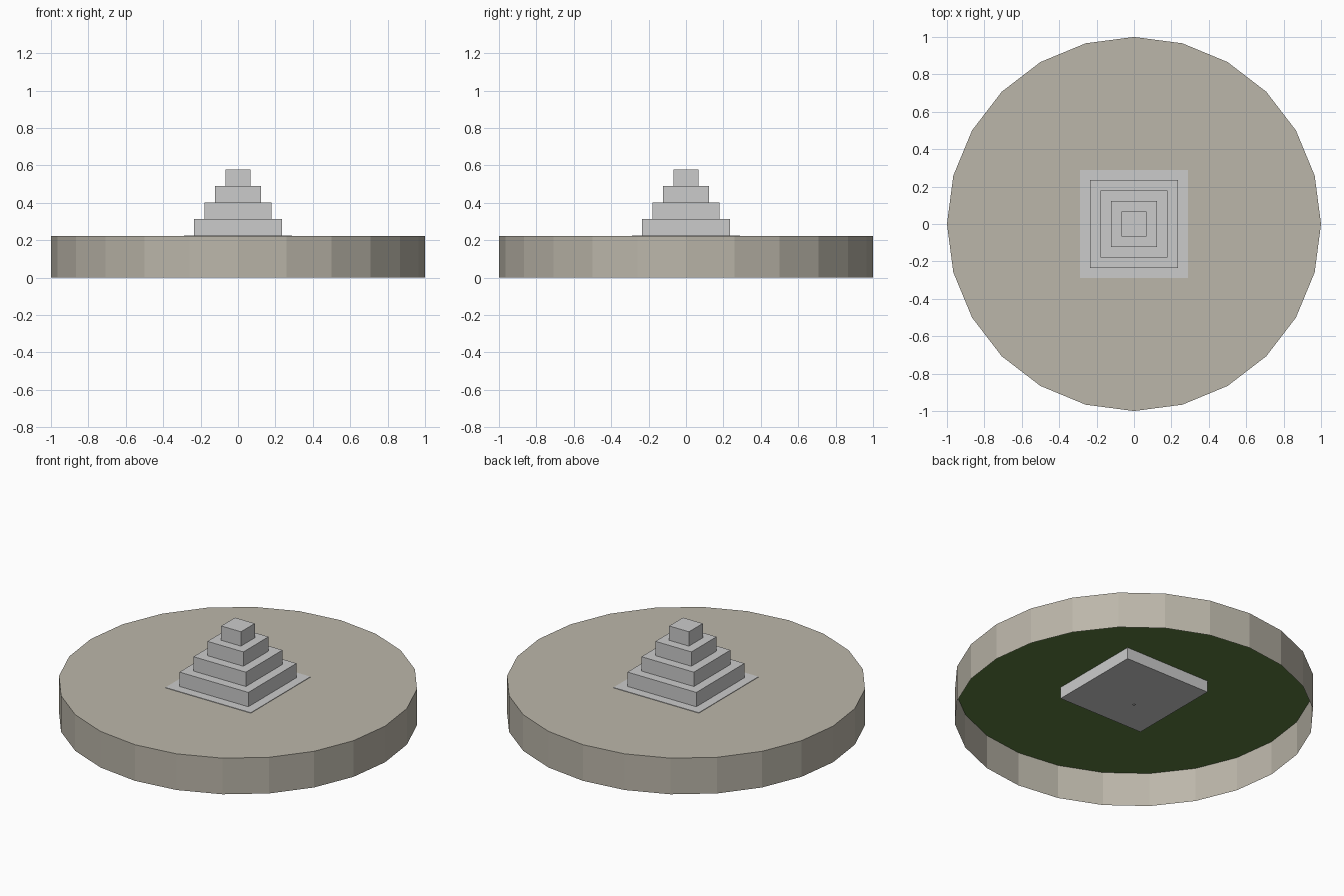
import bpy, bmesh, math

if "Cube" in bpy.data.objects:
    bpy.data.objects.remove(bpy.data.objects["Cube"])

TOP = 0.222


def material(name, rgb):
    m = bpy.data.materials.new(name)
    m.diffuse_color = (*rgb, 1)
    m.use_nodes = True
    m.node_tree.nodes["Principled BSDF"].inputs["Base Color"].default_value = m.diffuse_color
    return m


def add_object(name, bm, mat=None):
    mesh = bpy.data.meshes.new(name)
    bm.to_mesh(mesh)
    bm.free()
    ob = bpy.data.objects.new(name, mesh)
    bpy.context.collection.objects.link(ob)
    if mat:
        mesh.materials.append(mat)
    return ob


def ring(bm, radius, z, sides=24):
    return [bm.verts.new((radius * math.cos(2 * math.pi * i / sides),
                          radius * math.sin(2 * math.pi * i / sides), z))
            for i in range(sides)]


def block(name, half, z0, z1):
    bm = bmesh.new()
    bmesh.ops.create_cube(bm, size=1)
    bmesh.ops.scale(bm, vec=(2 * half, 2 * half, z1 - z0), verts=bm.verts)
    bmesh.ops.translate(bm, vec=(0, 0, (z0 + z1) / 2), verts=bm.verts)
    return add_object(name, bm)


stone = material("sandstone", (0.50, 0.47, 0.40))
green = material("dark_green", (0.11, 0.21, 0.053))

# Round base: thin skirt with a closed top, open underneath
bm = bmesh.new()
low, high = ring(bm, 1.0, 0), ring(bm, 1.0, TOP)
for i in range(24):
    j = (i + 1) % 24
    bm.faces.new((low[i], low[j], high[j], high[i]))
bm.faces.new(high)
add_object("round_base", bm, stone)

# Green disc lining the underside of the top
bm = bmesh.new()
bm.faces.new(list(reversed(ring(bm, 0.998, 0.208))))
add_object("underside_disc", bm, green)

# Stepped pyramid; its lowest step is sunk through the base
STEP = 0.088
for n, half in enumerate((0.29, 0.234, 0.178, 0.122, 0.067)):
    z1 = 0.225 + n * STEP
    block(f"pyramid_step_{n + 1}", half, z1 - STEP, z1)

# Tiny marker under the pyramid
block("centre_marker", 0.007, 0.075, 0.08)
